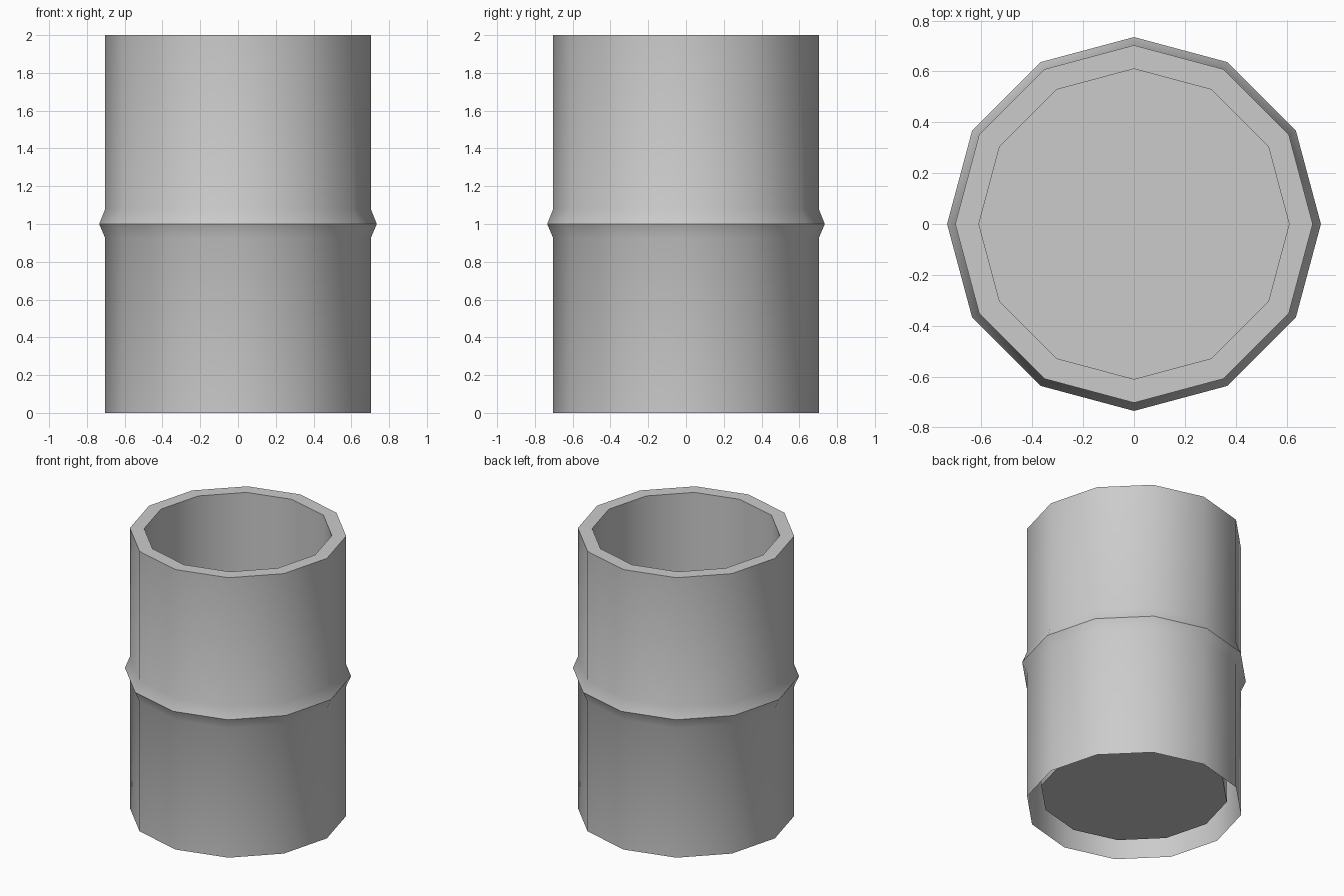
import bpy, bmesh
from math import cos, sin, pi, radians

if "Cube" in bpy.data.objects:
    bpy.data.objects.remove(bpy.data.objects["Cube"])

SIDES = 12
# Profile (radius, height): inner floor edge, rim, outer wall with middle ridge, open base
PROFILE = [(0.61, 0.09), (0.61, 2.0), (0.703, 2.0), (0.703, 1.08),
           (0.735, 1.0), (0.703, 0.925), (0.703, 0.0)]

bm = bmesh.new()
rings = [[bm.verts.new((r * cos(2 * pi * i / SIDES), r * sin(2 * pi * i / SIDES), z))
          for i in range(SIDES)] for r, z in PROFILE]

# Inner floor
bm.faces.new(rings[0])

# Walls, rim and ridge
for a, b in zip(rings, rings[1:]):
    for i in range(SIDES):
        j = (i + 1) % SIDES
        bm.faces.new((a[j], a[i], b[i], b[j]))

mesh = bpy.data.meshes.new("barrel")
bm.to_mesh(mesh)
bm.free()
barrel = bpy.data.objects.new("barrel", mesh)
bpy.context.collection.objects.link(barrel)

# Smooth round the sides, crisp at the rim and ridge
bpy.context.view_layer.objects.active = barrel
barrel.select_set(True)
bpy.ops.object.shade_smooth_by_angle(angle=radians(35))
